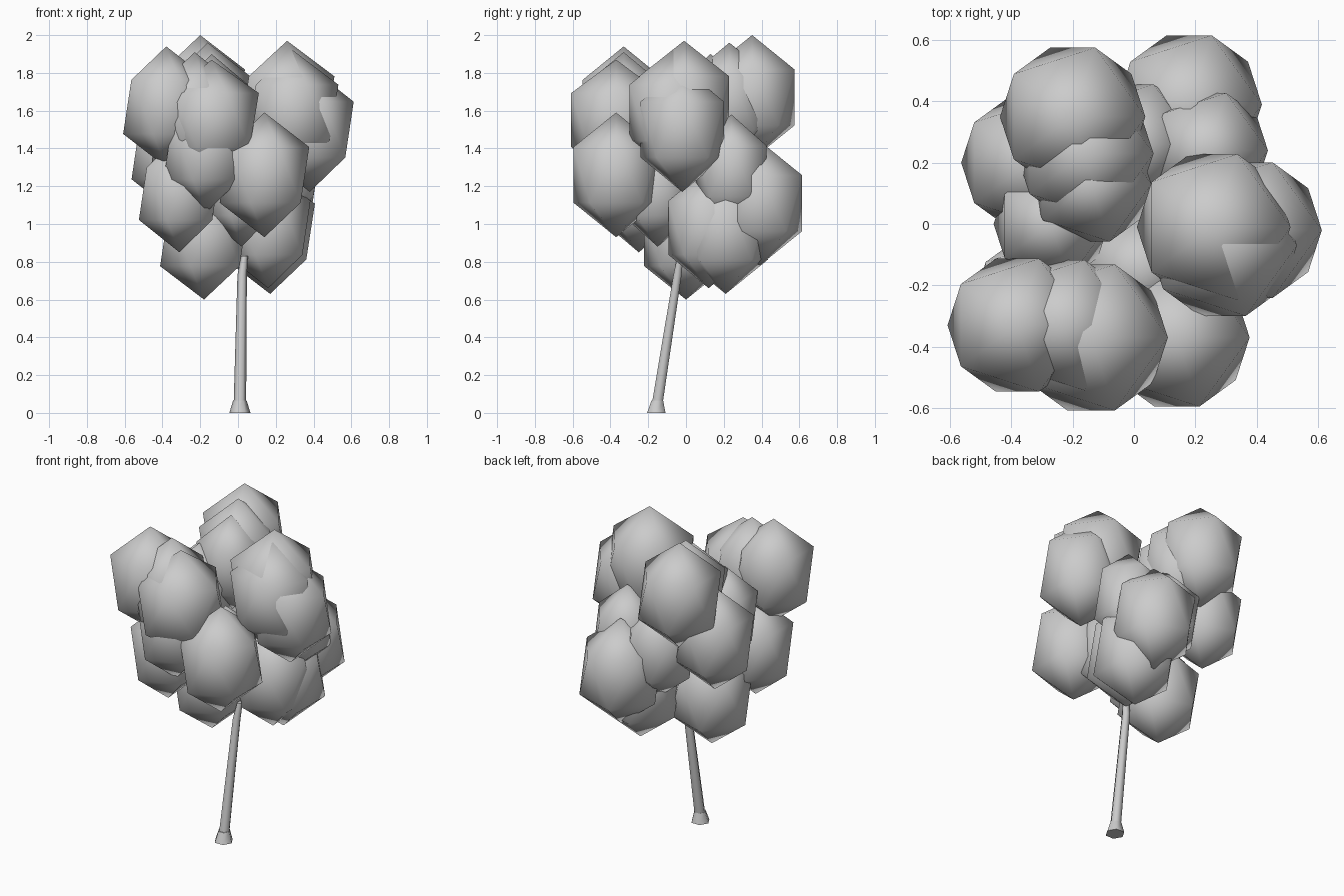
import bpy, math
from mathutils import Vector

# Foliage clumps: x, y, z centre, horizontal radius, half height
clumps = [
    # crown tops
    (-0.20, 0.35, 1.67, 0.265, 0.33),
    (-0.16, 0.23, 1.64, 0.25, 0.32),
    (-0.14, 0.13, 1.60, 0.22, 0.30),
    (0.26, -0.01, 1.63, 0.28, 0.34),
    (0.29, -0.07, 1.59, 0.27, 0.33),
    (0.38, -0.02, 1.50, 0.26, 0.33),
    (-0.38, -0.33, 1.62, 0.255, 0.32),
    (-0.23, -0.33, 1.59, 0.25, 0.32),
    (-0.14, -0.37, 1.55, 0.28, 0.32),
    # middle ring
    (-0.17, -0.37, 1.38, 0.25, 0.32),
    (-0.27, 0.00, 1.45, 0.21, 0.29),
    (-0.34, 0.20, 1.38, 0.25, 0.32),
    (0.00, 0.26, 1.25, 0.23, 0.30),
    (0.24, 0.24, 1.28, 0.22, 0.30),
    (0.14, -0.37, 1.26, 0.265, 0.33),
    (-0.31, -0.25, 1.16, 0.24, 0.31),
    (0.18, 0.39, 1.11, 0.265, 0.33),
    (0.02, -0.15, 1.18, 0.22, 0.30),
    # lowest clumps
    (-0.18, 0.00, 0.92, 0.26, 0.32),
    (0.17, 0.21, 0.96, 0.265, 0.33),
    (0.16, 0.12, 0.98, 0.25, 0.32),
]


def smooth(ob):
    for p in ob.data.polygons:
        p.use_smooth = True


for i, (x, y, z, r, h) in enumerate(clumps):
    bpy.ops.mesh.primitive_ico_sphere_add(subdivisions=1, radius=1, location=(x, y, z))
    ob = bpy.context.object
    ob.name = f"foliage_clump_{i + 1}"
    ob.scale = (r, r, h)
    smooth(ob)


def stack(name, rings, sides=6):
    """Closed tube from rings of (x, y, z, radius)."""
    verts = [Vector((x + r * math.cos(k * math.tau / sides),
                     y + r * math.sin(k * math.tau / sides), z))
             for x, y, z, r in rings for k in range(sides)]
    faces = [(a * sides + k, a * sides + (k + 1) % sides,
              (a + 1) * sides + (k + 1) % sides, (a + 1) * sides + k)
             for a in range(len(rings) - 1) for k in range(sides)]
    faces += [tuple(reversed(range(sides))),
              tuple(range((len(rings) - 1) * sides, len(rings) * sides))]
    mesh = bpy.data.meshes.new(name)
    mesh.from_pydata(verts, [], faces)
    ob = bpy.data.objects.new(name, mesh)
    bpy.context.collection.objects.link(ob)
    bpy.ops.object.select_all(action='DESELECT')
    ob.select_set(True)
    bpy.context.view_layer.objects.active = ob
    bpy.ops.object.shade_smooth_by_angle(angle=math.radians(65))


# Flared foot, then the leaning trunk
stack("trunk_foot", [(0.01, -0.157, 0.0, 0.056), (0.01, -0.152, 0.065, 0.036)])
stack("trunk", [(0.01, -0.152, 0.05, 0.033), (0.022, -0.045, 0.73, 0.025),
                (0.035, -0.03, 0.83, 0.018)])
